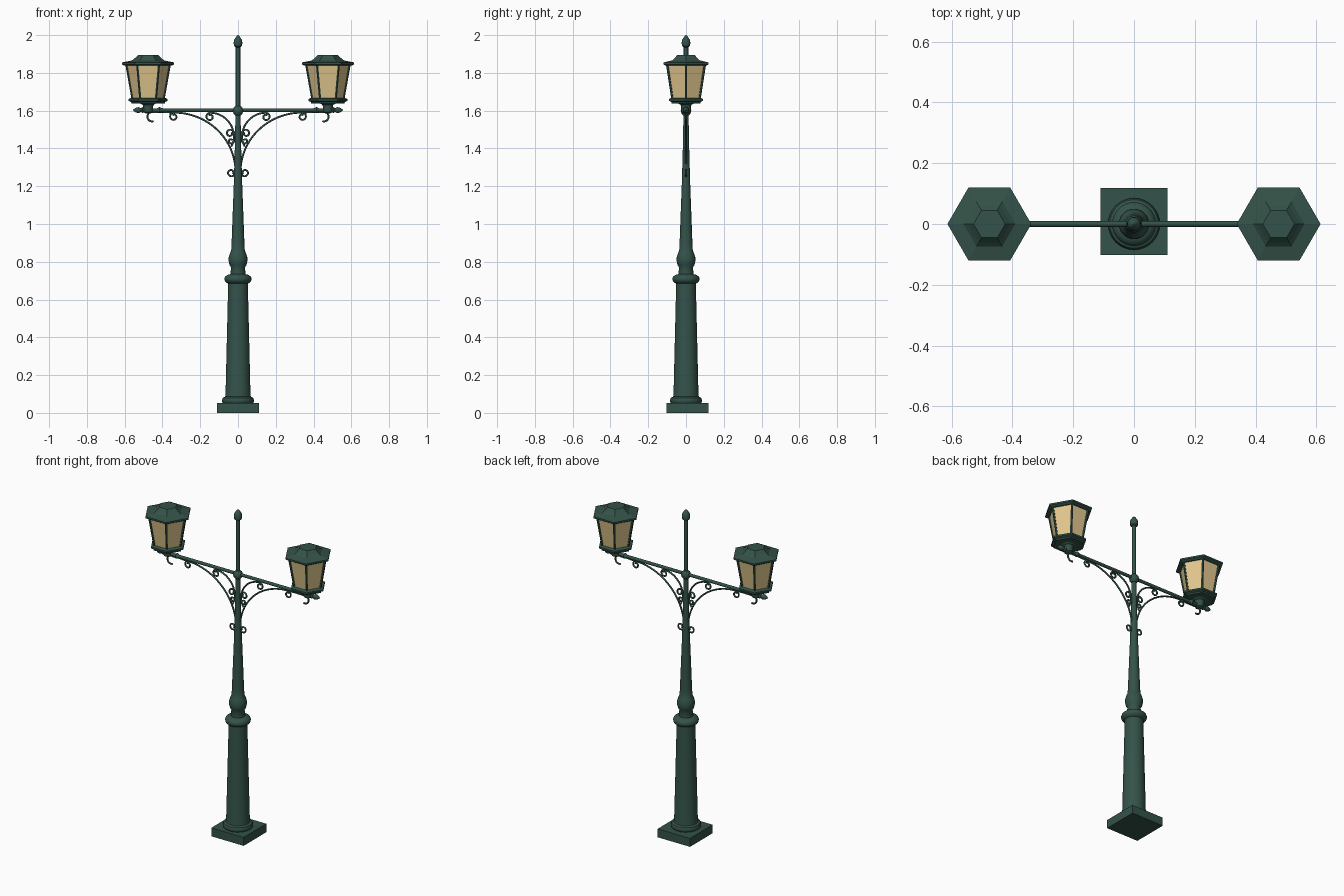
import bpy, bmesh, math
from mathutils import Vector, Matrix

if "Cube" in bpy.data.objects:
    bpy.data.objects.remove(bpy.data.objects["Cube"])


def material(name, color):
    m = bpy.data.materials.new(name)
    m.diffuse_color = (*color, 1)
    m.use_nodes = True
    m.node_tree.nodes["Principled BSDF"].inputs["Base Color"].default_value = m.diffuse_color
    return m


GREEN = material("green_iron", (0.034, 0.085, 0.067))
GLASS = material("warm_glass", (0.75, 0.57, 0.27))


def finish(name, bm, mat, smooth=True):
    bmesh.ops.recalc_face_normals(bm, faces=bm.faces)
    me = bpy.data.meshes.new(name)
    bm.to_mesh(me)
    bm.free()
    me.materials.append(mat)
    ob = bpy.data.objects.new(name, me)
    bpy.context.collection.objects.link(ob)
    if smooth:
        bpy.ops.object.select_all(action='DESELECT')
        ob.select_set(True)
        bpy.context.view_layer.objects.active = ob
        bpy.ops.object.shade_smooth_by_angle(angle=math.radians(40))
    return ob


def lathe(name, profile, sides=32, mat=GREEN, at=(0, 0, 0), turn=None):
    """Spin (radius, height) points round z and cap both ends."""
    bm = bmesh.new()
    rings = [[bm.verts.new((r * math.cos(math.tau * i / sides),
                            r * math.sin(math.tau * i / sides), z))
              for i in range(sides)] for r, z in profile]
    for a, b in zip(rings, rings[1:]):
        for i in range(sides):
            j = (i + 1) % sides
            bm.faces.new((a[i], a[j], b[j], b[i]))
    bm.faces.new(rings[0])
    bm.faces.new(rings[-1])
    bm.transform(Matrix.Translation(at) @ (turn or Matrix()))
    return finish(name, bm, mat, sides > 8)


def rod(name, a, b, radius, sides=16):
    a, b = Vector(a), Vector(b)
    turn = (b - a).to_track_quat('Z', 'Y').to_matrix().to_4x4()
    return lathe(name, [(radius, 0), (radius, (b - a).length)], sides, at=a, turn=turn)


def wire(name, points, side, radius=0.005):
    """Round wire through (x, z) points in the y = 0 plane."""
    cu = bpy.data.curves.new(name, 'CURVE')
    cu.dimensions = '3D'
    cu.bevel_depth, cu.bevel_resolution, cu.use_fill_caps = radius, 2, True
    sp = cu.splines.new('POLY')
    sp.points.add(len(points) - 1)
    for p, (x, z) in zip(sp.points, points):
        p.co = (side * x, 0, z, 1)
    sp.use_smooth = True
    cu.materials.append(GREEN)
    ob = bpy.data.objects.new(name, cu)
    bpy.context.collection.objects.link(ob)
    bpy.ops.object.select_all(action='DESELECT')
    ob.select_set(True)
    bpy.context.view_layer.objects.active = ob
    bpy.ops.object.convert(target='MESH')


def spiral(cx, cz, r, start, sweep, n=22):
    """Curl inward from radius r; angles in degrees."""
    return [(cx + r * (1 - 0.55 * t) * math.cos(math.radians(start + sweep * t)),
             cz + r * (1 - 0.55 * t) * math.sin(math.radians(start + sweep * t)))
            for t in (i / n for i in range(n + 1))]


def arc(cx, cz, rx, rz, a, b, n=28):
    return [(cx + rx * math.cos(math.radians(a + (b - a) * i / n)),
             cz + rz * math.sin(math.radians(a + (b - a) * i / n))) for i in range(n + 1)]


# Square plinth
bm = bmesh.new()
bmesh.ops.create_cube(bm, size=1, matrix=Matrix.Translation((0, 0.008, 0.026))
                      @ Matrix.Diagonal((0.22, 0.22, 0.052, 1)))
finish("plinth", bm, GREEN, False)

# Turned column with mouldings, and the slim pole above it
lathe("column", [(0.078, 0.05), (0.084, 0.058), (0.085, 0.068), (0.08, 0.08), (0.068, 0.086),
                 (0.066, 0.1), (0.052, 0.685), (0.062, 0.69), (0.07, 0.699), (0.072, 0.71),
                 (0.068, 0.722), (0.056, 0.73), (0.04, 0.735), (0.037, 0.77), (0.045, 0.783),
                 (0.05, 0.805), (0.049, 0.825), (0.042, 0.848), (0.036, 0.86), (0.034, 0.9),
                 (0.022, 1.22), (0.017, 1.4), (0.013, 1.6)])
lathe("upper_pole", [(0.012, 1.58), (0.012, 1.945)], 20)
lathe("top_finial", [(0.012, 1.935), (0.021, 1.942), (0.023, 1.955), (0.022, 1.972),
                     (0.014, 1.985), (0.007, 1.995), (0.001, 2.0)], 20)
lathe("arm_hub", [(0.015, 1.575), (0.024, 1.585), (0.028, 1.6), (0.024, 1.614),
                  (0.013, 1.625)], 20)

rod("cross_arm", (-0.5, 0, 1.603), (0.5, 0, 1.603), 0.0095)

for side, label in ((-1, "left"), (1, "right")):
    # Turned tip at the end of the arm
    lathe(label + "_arm_tip", [(0.0095, 0.40), (0.016, 0.415), (0.0095, 0.43), (0.0095, 0.495),
                               (0.016, 0.505), (0.01, 0.513), (0.016, 0.527),
                               (0.012, 0.542), (0.002, 0.556)], 16, at=(0, 0, 1.603),
          turn=Matrix.Rotation(side * math.pi / 2, 4, 'Y'))

    # Scrolled bracket: main sweep, inner scrolls and hook
    main = (spiral(0.036, 1.272, 0.022, 180, 400)[::-1]
            + arc(0.34, 1.275, 0.327, 0.315, 180, 90)[1:]
            + spiral(0.34, 1.568, 0.022, 90, -400)[1:])
    wire(label + "_main_scroll", main, side)
    inner = (spiral(0.043, 1.48, 0.022, 0, 400)[::-1]
             + arc(0.15, 1.48, 0.085, 0.063, 180, 100, 10)[1:]
             + spiral(0.148, 1.565, 0.02, 250, 400))
    upper = (spiral(0.148, 1.567, 0.022, 90, -400)[::-1]
             + arc(0.148, 1.46, 0.127, 0.129, 90, 180)[1:]
             + spiral(0.037, 1.44, 0.016, 180, 330)[1:])
    wire(label + "_inner_scroll", upper, side)
    wire(label + "_pole_scroll", arc(0.075, 1.48, 0.055, 0.1, 225, 180, 10)
         + spiral(0.042, 1.48, 0.022, 180, -400), side)
    wire(label + "_hook", [(0.34, 1.59), (0.4, 1.593)]
         + arc(0.455, 1.568, 0.025, 0.025, 110, -110, 16), side)

    # Lantern: socket, foot, glass, roof
    at = (side * 0.476, 0, 0)
    lathe(label + "_lantern_socket", [(0.012, 1.585), (0.024, 1.592), (0.026, 1.612),
                                      (0.028, 1.63), (0.05, 1.643)], 20, at=at)
    lathe(label + "_lantern_foot", [(0.088, 1.638), (0.09, 1.646), (0.104, 1.652),
                                    (0.104, 1.662), (0.088, 1.668)], 6, at=at)
    lathe(label + "_lantern_glass", [(0.082, 1.66), (0.114, 1.85)], 6, GLASS, at)
    lathe(label + "_lantern_roof", [(0.125, 1.838), (0.138, 1.845), (0.138, 1.855),
                                    (0.085, 1.866), (0.07, 1.878), (0.052, 1.896)], 6, at=at)
    # Glazing bars at the six corners
    for i in range(6):
        c, s = math.cos(math.tau * i / 6), math.sin(math.tau * i / 6)
        rod(f"{label}_glazing_bar_{i}", (at[0] + 0.082 * c, 0.082 * s, 1.66),
            (at[0] + 0.115 * c, 0.115 * s, 1.845), 0.0065, 6)
